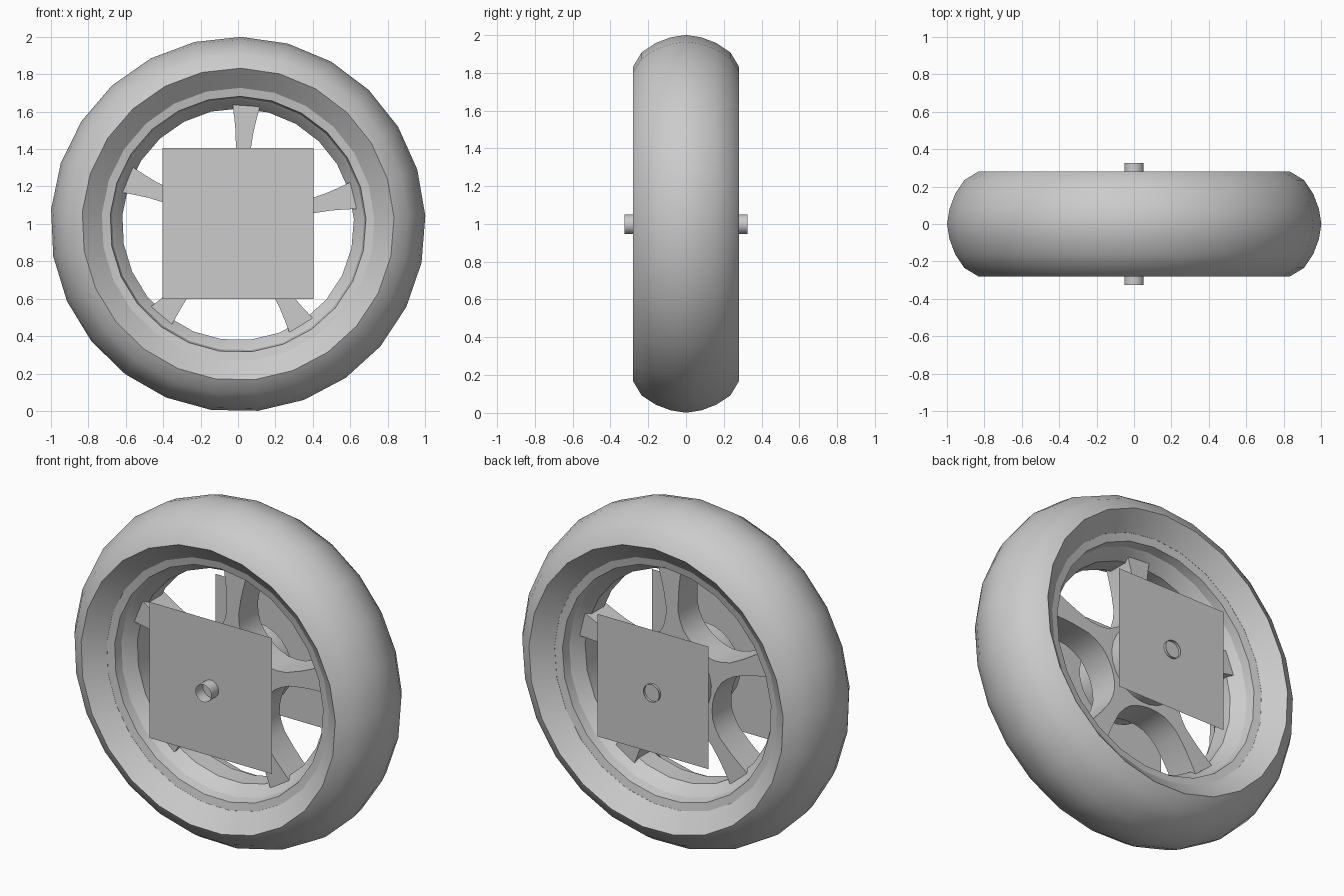
import bpy, bmesh, math

cube = bpy.data.objects.get("Cube")
if cube:
    bpy.data.objects.remove(cube, do_unlink=True)

CZ = 0.9975          # height of the axle
SEGMENTS = 25

grey = bpy.data.materials.new("plain_grey")
grey.use_nodes = True
grey.diffuse_color = (0.6, 0.6, 0.6, 1)
grey.node_tree.nodes["Principled BSDF"].inputs["Base Color"].default_value = (0.6, 0.6, 0.6, 1)


def finish(name, bm, smooth=True):
    bmesh.ops.recalc_face_normals(bm, faces=bm.faces)
    mesh = bpy.data.meshes.new(name)
    bm.to_mesh(mesh)
    bm.free()
    mesh.materials.append(grey)
    obj = bpy.data.objects.new(name, mesh)
    bpy.context.collection.objects.link(obj)
    if smooth:
        bpy.ops.object.select_all(action='DESELECT')
        obj.select_set(True)
        bpy.context.view_layer.objects.active = obj
        bpy.ops.object.shade_smooth_by_angle(angle=math.radians(28))
    return obj


def polar(r, degrees, y):
    """Point at a clockwise angle from the top of the wheel."""
    a = math.radians(degrees)
    return (r * math.sin(a), y, CZ + r * math.cos(a))


def lathe(name, profile, segments=SEGMENTS, closed=True):
    """Turn a (radius, y) profile around the axle."""
    bm = bmesh.new()
    rings = [[bm.verts.new(polar(r, 1 + 360 * s / segments, y)) for r, y in profile]
             for s in range(segments)]
    n = len(profile)
    for s, a in enumerate(rings):
        b = rings[(s + 1) % segments]
        for i in range(n if closed else n - 1):
            j = (i + 1) % n
            bm.faces.new((a[i], a[j], b[j], b[i]))
    return finish(name, bm)


def mirrored(half):
    """Complete a profile that runs from the middle plane to the +y side."""
    return [(r, -y) for r, y in reversed(half) if y > 0] + half


# Tyre: rounded tread with conical side walls
lathe("tyre", mirrored([(1.0025, 0), (0.99, 0.08), (0.96, 0.16), (0.91, 0.235),
                        (0.835, 0.28), (0.73, 0.19)]))

# Rim: stepped inner ring
lathe("rim", mirrored([(0.62, 0), (0.62, 0.06), (0.665, 0.12), (0.675, 0.13),
                       (0.685, 0.18), (0.735, 0.19)]))

# Five flared spokes with rounded arches between them
half_spoke = [(0.64, 6.6), (0.57, 6), (0.5, 5.5), (0.4, 5.6), (0.345, 8),
              (0.3, 12.5), (0.27, 20), (0.255, 28), (0.25, 36)]
bm = bmesh.new()
outline = []
for k in range(5):
    middle = 4 + 72 * k
    side = [(r, middle - a) for r, a in reversed(half_spoke[:-1])]
    side += [(r, middle + a) for r, a in half_spoke]
    outline += [bm.verts.new(polar(r, a, -0.09)) for r, a in side]
face = bm.faces.new(outline)
raised = bmesh.ops.extrude_face_region(bm, geom=[face])
bmesh.ops.translate(bm, vec=(0, 0.18, 0),
                    verts=[v for v in raised["geom"] if isinstance(v, bmesh.types.BMVert)])
finish("spokes", bm)

# Hub drum and open axle tube
lathe("hub", [(0.05, -0.18), (0.23, -0.18), (0.23, 0.18), (0.05, 0.18)])
lathe("axle_tube", [(0.052, -0.325), (0.052, 0.325)], 24, closed=False)


# Thin square plates on both sides
def plate(name, half, y):
    bm = bmesh.new()
    bm.faces.new([bm.verts.new((x * half, y, 1.0025 + z * half))
                  for x, z in ((-1, -1), (1, -1), (1, 1), (-1, 1))])
    obj = finish(name, bm, smooth=False)
    if (obj.data.polygons[0].normal.y > 0) != (y > 0):
        obj.data.flip_normals()


plate("front_plate", 0.403, -0.255)
plate("back_plate", 0.363, 0.31)
